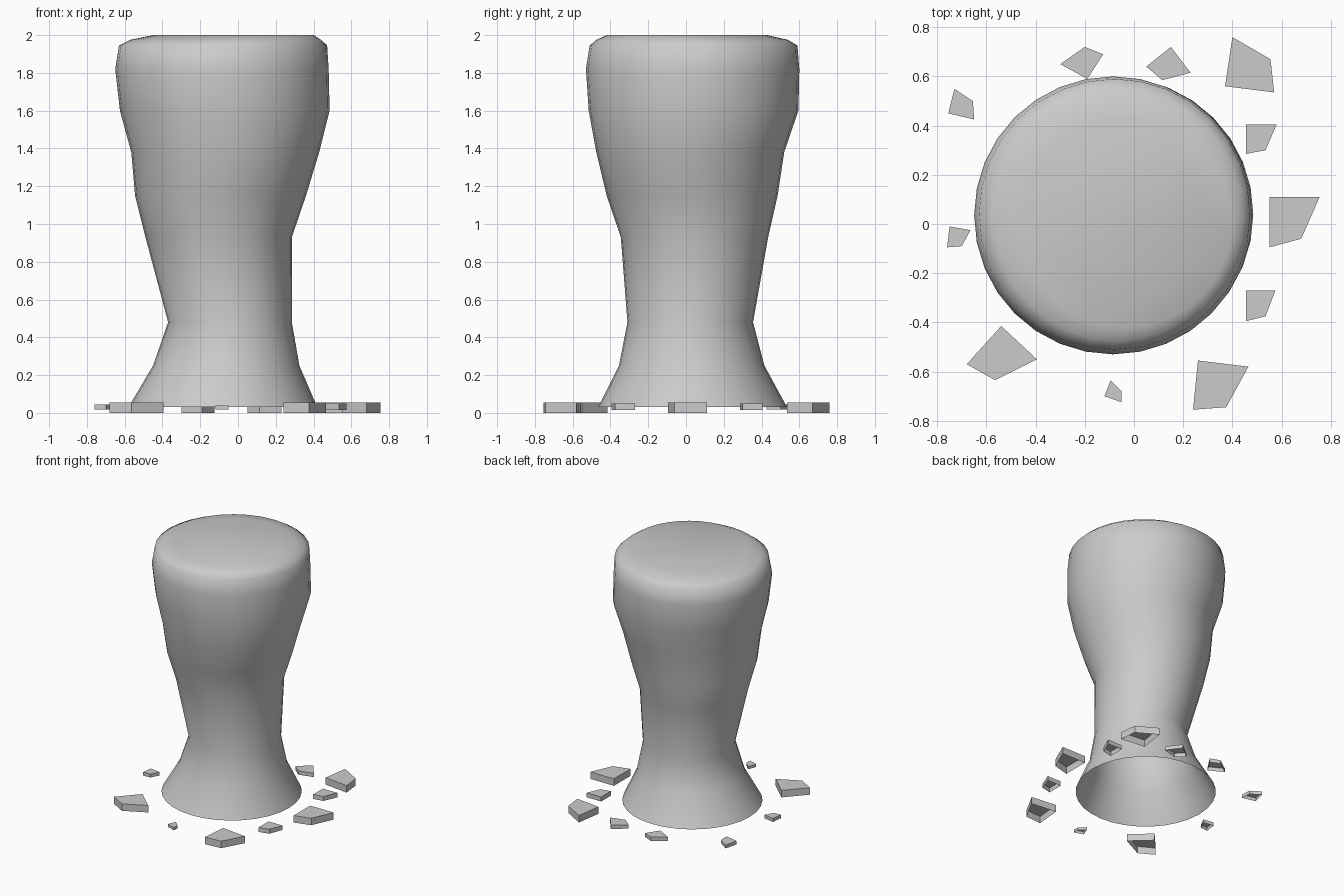
import bpy, math

SIDES = 32


def add_mesh(name, verts, faces, smooth):
    mesh = bpy.data.meshes.new(name)
    mesh.from_pydata(verts, [], faces)
    mesh.polygons.foreach_set("use_smooth", [smooth] * len(faces))
    mesh.update()
    obj = bpy.data.objects.new(name, mesh)
    bpy.context.collection.objects.link(obj)


# Pillar rings: height, x min, x max, y min, y max (open underneath)
rings = [
    (0.03, -0.58, 0.42, -0.465, 0.535),
    (0.25, -0.45, 0.325, -0.355, 0.415),
    (0.48, -0.37, 0.285, -0.31, 0.355),
    (0.93, -0.49, 0.285, -0.345, 0.435),
    (1.15, -0.545, 0.36, -0.42, 0.485),
    (1.38, -0.565, 0.43, -0.475, 0.52),
    (1.60, -0.625, 0.485, -0.515, 0.595),
    (1.82, -0.65, 0.48, -0.53, 0.60),
    (1.945, -0.63, 0.472, -0.51, 0.59),
    (1.975, -0.57, 0.44, -0.475, 0.54),
    (2.00, -0.45, 0.40, -0.42, 0.43),
]
verts, faces = [], []
for z, x0, x1, y0, y1 in rings:
    for i in range(SIDES):
        a = math.tau * i / SIDES
        verts.append(((x0 + x1) / 2 + (x1 - x0) / 2 * math.cos(a),
                      (y0 + y1) / 2 + (y1 - y0) / 2 * math.sin(a), z))
for r in range(len(rings) - 1):
    for i in range(SIDES):
        j = (i + 1) % SIDES
        b = r * SIDES
        faces.append((b + i, b + j, b + SIDES + j, b + SIDES + i))
faces.append(tuple(range((len(rings) - 1) * SIDES, len(rings) * SIDES)))
add_mesh("rock_pillar", verts, faces, True)

# Loose stone chips: bottom, top, then outline clockwise from above
chips = [
    (0, 0.03, [(-.30, .65), (-.20, .72), (-.125, .69), (-.19, .59)]),
    (0, 0.03, [(.05, .64), (.15, .72), (.23, .615), (.115, .585)]),
    (0, 0.055, [(.40, .76), (.555, .67), (.57, .535), (.37, .56)]),
    (0.018, 0.045, [(-.73, .55), (-.655, .50), (-.65, .425), (-.755, .45)]),
    (0.015, 0.05, [(.455, .405), (.58, .405), (.535, .30), (.455, .285)]),
    (0, 0.055, [(.55, .11), (.755, .11), (.68, -.06), (.55, -.095)]),
    (0.018, 0.045, [(-.75, -.01), (-.665, -.025), (-.70, -.09), (-.76, -.095)]),
    (0.015, 0.05, [(.455, -.27), (.575, -.27), (.535, -.375), (.455, -.395)]),
    (0, 0.055, [(-.54, -.415), (-.395, -.55), (-.565, -.635), (-.68, -.57)]),
    (0, 0.055, [(.26, -.555), (.465, -.58), (.375, -.745), (.24, -.755)]),
    (0.018, 0.04, [(-.095, -.635), (-.05, -.68), (-.05, -.725), (-.12, -.70)]),
]
for n, (z0, z1, outline) in enumerate(chips, 1):
    pts = outline[::-1]
    k = len(pts)
    v = [(x, y, z) for z in (z0, z1) for x, y in pts]
    f = [(i, (i + 1) % k, k + (i + 1) % k, k + i) for i in range(k)]
    f.append(tuple(range(k, 2 * k)))
    add_mesh(f"stone_chip_{n}", v, f, False)
